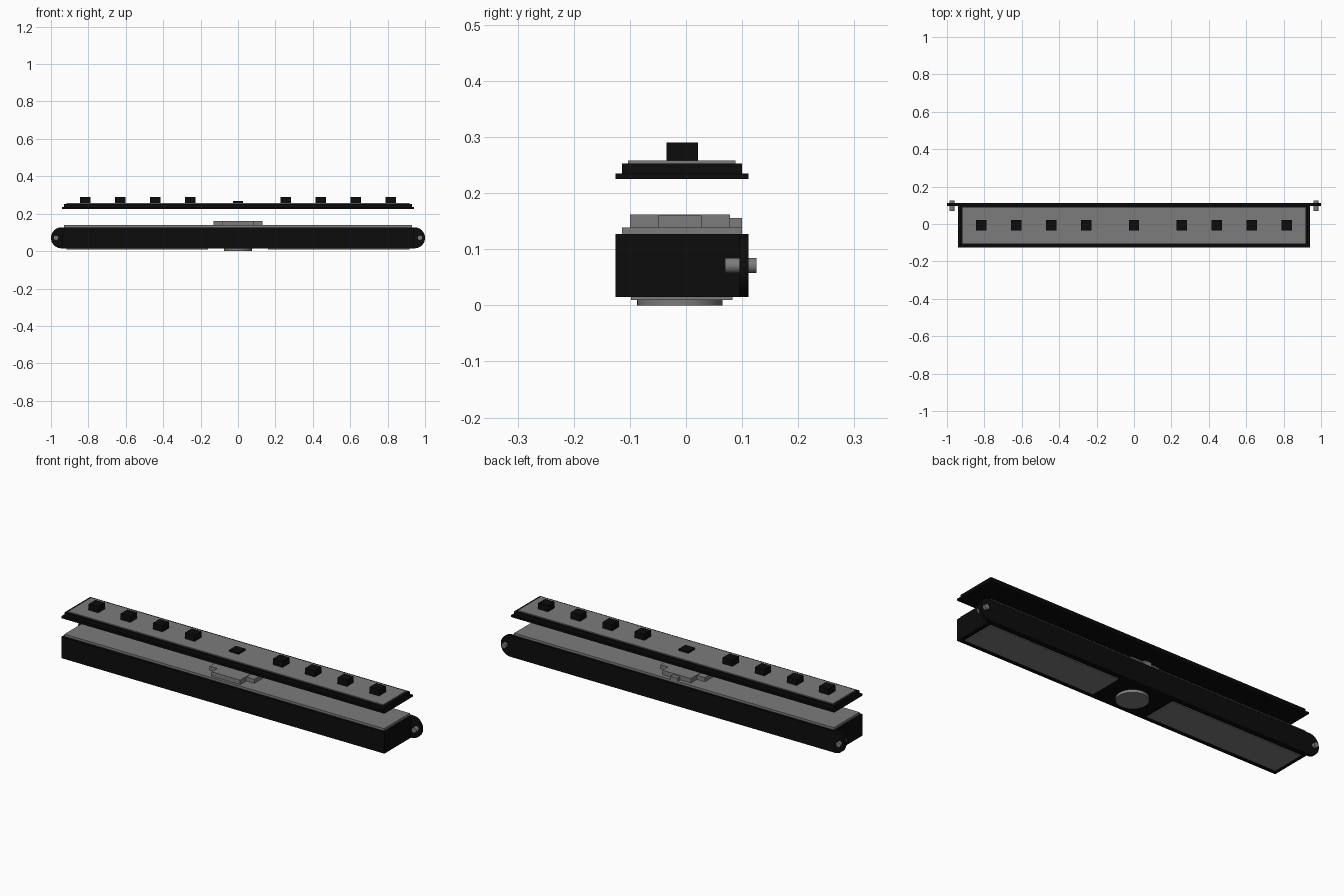
import bpy, bmesh, math

if "Cube" in bpy.data.objects:
    bpy.data.objects.remove(bpy.data.objects["Cube"])


def material(name, value):
    m = bpy.data.materials.new(name)
    m.diffuse_color = (value, value, value, 1)
    m.use_nodes = True
    m.node_tree.nodes["Principled BSDF"].inputs["Base Color"].default_value = m.diffuse_color
    return m


black = material("matte black", 0.0035)
grey = material("mid grey", 0.2)


def finish(name, bm, mat):
    bmesh.ops.recalc_face_normals(bm, faces=bm.faces)
    me = bpy.data.meshes.new(name)
    bm.to_mesh(me)
    bm.free()
    me.materials.append(mat)
    ob = bpy.data.objects.new(name, me)
    bpy.context.collection.objects.link(ob)
    return ob


def box(name, x, y, z, mat):
    bm = bmesh.new()
    bmesh.ops.create_cube(bm, size=1)
    for v in bm.verts:
        for i, (lo, hi) in enumerate((x, y, z)):
            v.co[i] = lo if v.co[i] < 0 else hi
    return finish(name, bm, mat)


def cylinder(name, radius, depth, loc, mat, along_y=False):
    bpy.ops.mesh.primitive_cylinder_add(
        vertices=48, radius=radius, depth=depth, location=loc,
        rotation=(math.pi / 2 if along_y else 0, 0, 0))
    ob = bpy.context.object
    ob.name = name
    ob.data.materials.append(mat)
    bpy.ops.object.shade_smooth_by_angle()
    return ob


# Main housing and its raised top panel
box("housing", (-0.94, 0.94), (-0.126, 0.10), (0.015, 0.127), black)
box("housing_top_panel", (-0.93, 0.93), (-0.114, 0.10), (0.127, 0.139), grey)

# Back plate with rounded ends
R, CX, CZ = 0.056, 0.944, 0.071
bm = bmesh.new()
outline = []
for side, start in ((1, -90), (-1, 90)):
    for i in range(25):
        a = math.radians(start + i * 7.5)
        outline.append(bm.verts.new((side * CX + R * math.cos(a), 0.095, CZ + R * math.sin(a))))
face = bm.faces.new(outline)
ext = bmesh.ops.extrude_face_region(bm, geom=[face])
for v in ext["geom"]:
    if isinstance(v, bmesh.types.BMVert):
        v.co.y = 0.111
plate = finish("back_plate", bm, black)
bpy.context.view_layer.objects.active = plate
plate.select_set(True)
bpy.ops.object.shade_smooth_by_angle()
plate.select_set(False)

# Mirrored parts: mounting pins, underside panels and latch side tabs
for s, label in ((-1, "left"), (1, "right")):
    cylinder(label + "_pin", 0.0135, 0.056, (s * 0.973, 0.0975, CZ), grey, True)
    box(label + "_underside_panel", sorted((s * 0.16, s * 0.917)), (-0.098, 0.083), (0.010, 0.016), grey)
    box(label + "_latch_tab", sorted((s * 0.083, s * 0.13)), (-0.05, 0.028), (0.139, 0.16), grey)

# Round foot and central latch block
cylinder("round_foot", 0.076, 0.016, (0, -0.011, 0.008), grey)
box("latch_block", (-0.083, 0.083), (-0.10, 0.078), (0.139, 0.162), grey)
box("latch_back_tab", (-0.02, 0.02), (0.078, 0.10), (0.139, 0.156), grey)

# Floating stepped lid
box("lid_flange", (-0.94, 0.94), (-0.126, 0.111), (0.225, 0.235), black)
box("lid_step", (-0.93, 0.93), (-0.114, 0.10), (0.235, 0.253), black)
box("lid_top_panel", (-0.917, 0.917), (-0.103, 0.088), (0.253, 0.258), grey)

# Row of square buttons, with a low one in the middle
for i, x in enumerate((-0.817, -0.63, -0.443, -0.256, 0, 0.256, 0.443, 0.63, 0.817)):
    box(f"button_{i + 1}", (x - 0.028, x + 0.028), (-0.035, 0.021),
        (0.258, 0.267 if x == 0 else 0.29), black)
